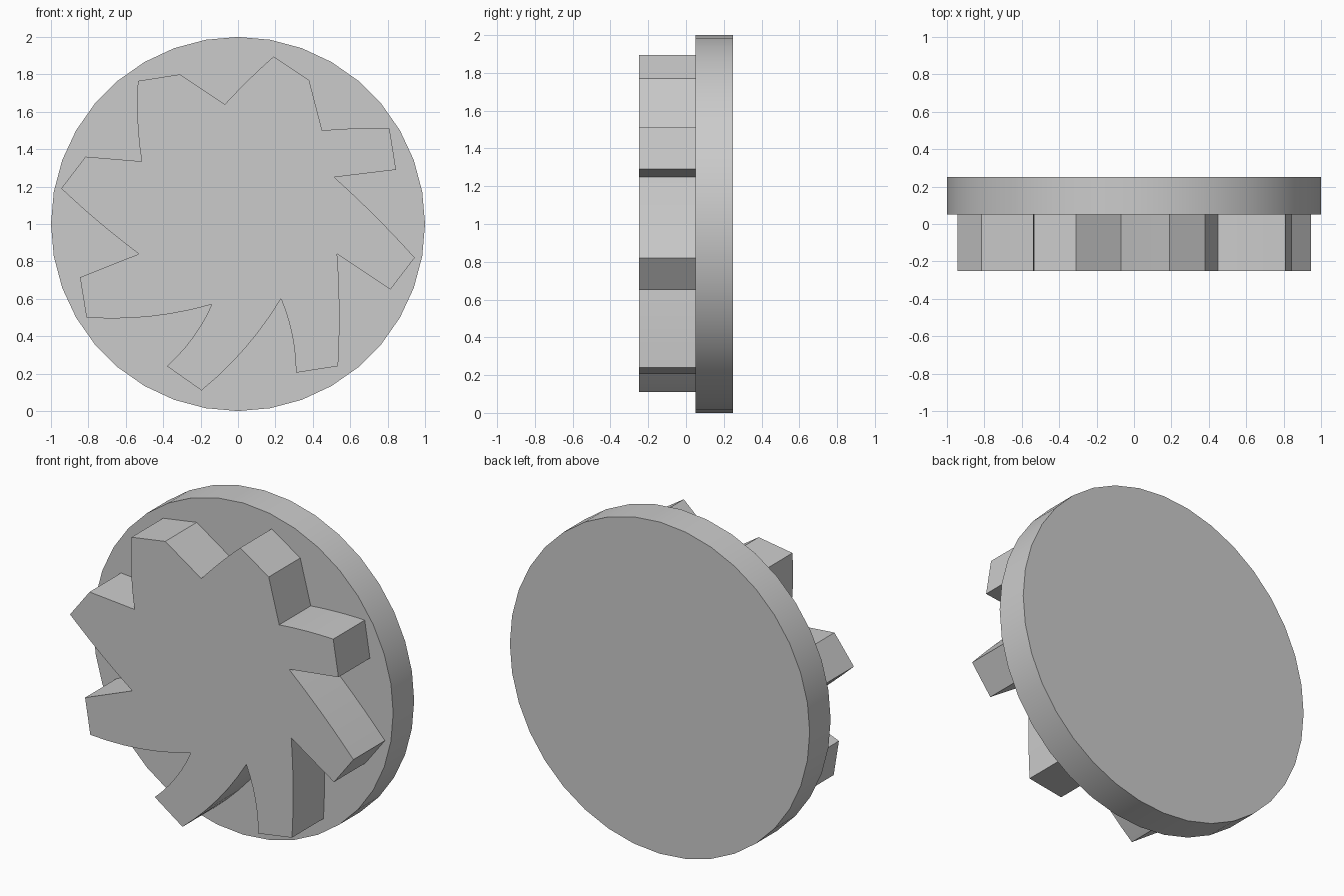
import bpy, bmesh, math
from mathutils import Vector

if "Cube" in bpy.data.objects:
    bpy.data.objects.remove(bpy.data.objects["Cube"])


def extrude_profile(name, pts, y0, y1):
    # Solid made by sweeping an x-z outline from y0 to y1
    bm = bmesh.new()
    face = bm.faces.new([bm.verts.new((x, y0, z)) for x, z in pts])
    ext = bmesh.ops.extrude_face_region(bm, geom=[face], use_keep_orig=True)
    top = [g for g in ext["geom"] if isinstance(g, bmesh.types.BMVert)]
    bmesh.ops.translate(bm, verts=top, vec=(0, y1 - y0, 0))
    bmesh.ops.recalc_face_normals(bm, faces=bm.faces)
    me = bpy.data.meshes.new(name)
    bm.to_mesh(me)
    bm.free()
    ob = bpy.data.objects.new(name, me)
    bpy.context.collection.objects.link(ob)
    bpy.ops.object.select_all(action='DESELECT')
    ob.select_set(True)
    bpy.context.view_layer.objects.active = ob
    bpy.ops.object.shade_smooth_by_angle(angle=math.radians(20))
    return ob


def bowed(points, steps=6):
    # Each entry is x, z and the sideways bow of the edge that follows it
    out = []
    for i, (x, z, bow) in enumerate(points):
        a = Vector((x, z))
        b = Vector(points[(i + 1) % len(points)][:2])
        n = Vector((a.y - b.y, b.x - a.x)).normalized()
        for k in range(steps if bow else 1):
            t = k / steps
            out.append(a.lerp(b, t) + n * bow * 4 * t * (1 - t))
    return out


# Round backing plate
N = 36
disc = [(math.sin(2 * math.pi * i / N), 1 + math.cos(2 * math.pi * i / N)) for i in range(N)]
extrude_profile("backing_disc", disc, 0.05, 0.25)

# Swept-blade impeller, outline clockwise from the top notch
blades = [
    (-0.07, 1.64, 0.005), (0.19, 1.895, 0), (0.38, 1.77, 0),
    (0.45, 1.50, 0.006), (0.81, 1.51, 0), (0.845, 1.29, 0),
    (0.515, 1.25, 0.008), (0.945, 0.82, 0), (0.815, 0.65, 0),
    (0.53, 0.84, 0.01), (0.535, 0.24, 0), (0.31, 0.205, -0.02),
    (0.23, 0.60, 0.028), (-0.195, 0.11, 0), (-0.38, 0.24, -0.022),
    (-0.14, 0.57, 0.03), (-0.81, 0.50, 0), (-0.845, 0.715, 0),
    (-0.53, 0.84, 0.008), (-0.945, 1.19, 0), (-0.815, 1.36, 0),
    (-0.515, 1.335, 0.012), (-0.535, 1.765, 0), (-0.31, 1.80, 0),
]
extrude_profile("impeller_blades", bowed(blades), -0.25, 0.05)
